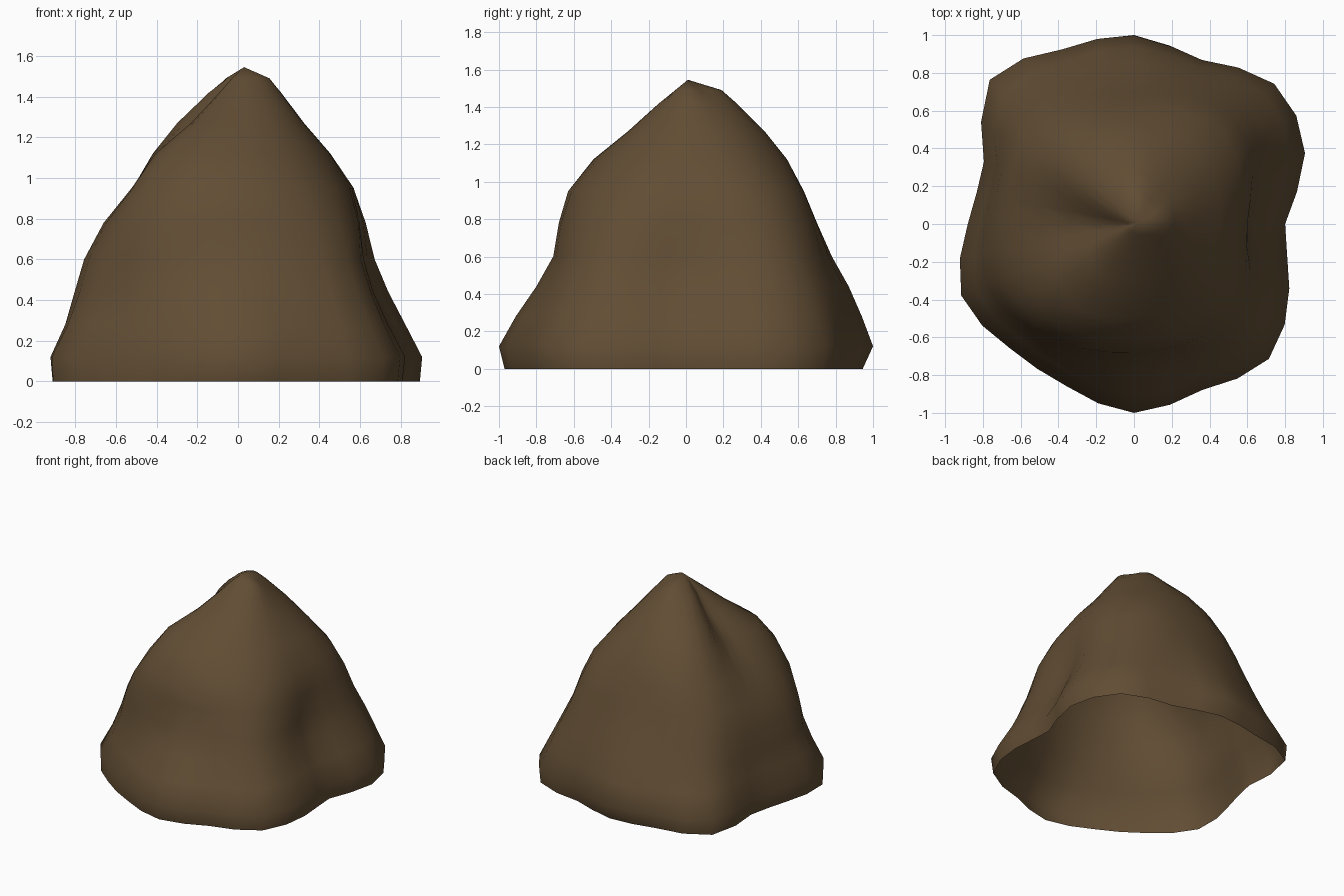
import bpy, bmesh, math

if "Cube" in bpy.data.objects:
    bpy.data.objects.remove(bpy.data.objects["Cube"])

SEG = 32

# Foot outline: radius every 22.5 degrees, counter-clockwise from +x
FOOT = [.80, .98, 1.05, .94, 1.0, 1.0, 1.08, .86, .88, .99, .93, .93, 1.0, .95, 1.01, .89]

# Contours: height, then radius towards E, NE, N, NW, W, SW, S, SE
CONTOURS = [
    (0.12, [.80, 1.05, 1.0, 1.08, .88, .93, 1.0, 1.01]),
    (0.28, [.72, .98, .94, .98, .82, .86, .91, .91]),
    (0.44, [.64, .91, .87, .90, .79, .80, .80, .83]),
    (0.60, [.60, .83, .78, .83, .75, .78, .71, .76]),
    (0.78, [.60, .76, .70, .75, .66, .74, .68, .70]),
    (0.95, [.56, .67, .63, .66, .49, .66, .63, .60]),
    (1.12, [.45, .52, .54, .55, .34, .53, .49, .46]),
    (1.27, [.32, .38, .42, .41, .18, .31, .31, .32]),
    (1.42, [.21, .23, .27, .20, .09, .12, .14, .17]),
    (1.49, [.155, .14, .19, .08, .03, .04, .05, .08]),
]
# Slight tuck of the bottom edge, same directions
TUCK = [.98, .99, .945, .99, .985, 1.0, .97, .985]


def around(values, t):
    """Smooth closed interpolation, t in turns."""
    n = len(values)
    i = math.floor(t * n)
    f = t * n - i
    a, b, c, d = (values[(i + k) % n] for k in (-1, 0, 1, 2))
    return b + 0.5 * f * (c - a + f * (2*a - 5*b + 4*c - d + f * (3*(b - c) + d - a)))


def ring(bm, z, radii, fade, scale=(1, 1, 1, 1)):
    """One contour; foot detail fades out with height."""
    verts = []
    for s in range(SEG):
        t = s / SEG
        r = around(radii, t) + fade * (around(FOOT, t) - around(CONTOURS[0][1], t))
        r *= around(scale, t)
        a = t * math.tau
        verts.append(bm.verts.new((r * math.cos(a), r * math.sin(a), z)))
    return verts


# Rock shell, open underneath
bm = bmesh.new()
rings = [ring(bm, 0.0, CONTOURS[0][1], 1.0, TUCK)]
for z, radii in CONTOURS:
    rings.append(ring(bm, z, radii, max(0.0, min(1.0, (0.8 - z) / 0.68))))
for lo, hi in zip(rings, rings[1:]):
    for s in range(SEG):
        n = (s + 1) % SEG
        bm.faces.new((lo[s], lo[n], hi[n], hi[s]))

# Peak
peak = bm.verts.new((0.03, 0.01, 1.545))
for s in range(SEG):
    bm.faces.new((rings[-1][s], rings[-1][(s + 1) % SEG], peak))

for f in bm.faces:
    f.smooth = True
mesh = bpy.data.meshes.new("rock")
bm.to_mesh(mesh)
bm.free()

# Single earthy colour
brown = bpy.data.materials.new("earth brown")
brown.diffuse_color = (0.120, 0.074, 0.034, 1)
brown.use_nodes = True
brown.node_tree.nodes["Principled BSDF"].inputs["Base Color"].default_value = brown.diffuse_color
mesh.materials.append(brown)

rock = bpy.data.objects.new("rock", mesh)
bpy.context.collection.objects.link(rock)
